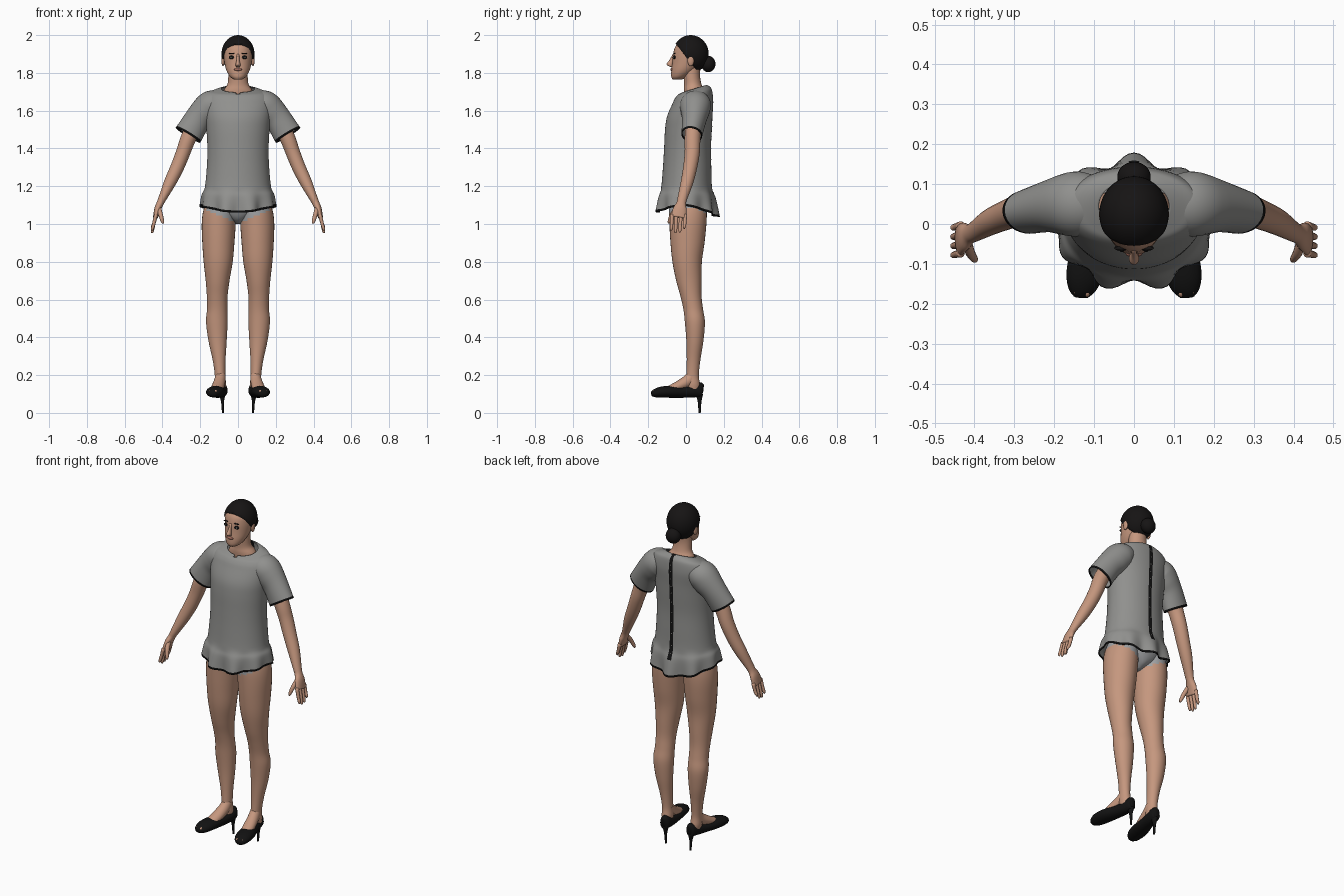
import bpy, bmesh, math
from mathutils import Vector

cube = bpy.data.objects.get("Cube")
if cube:
    bpy.data.objects.remove(cube)


def material(name, rgb):
    m = bpy.data.materials.new(name)
    m.use_nodes = True
    m.diffuse_color = (*rgb, 1)
    node = m.node_tree.nodes["Principled BSDF"]
    node.inputs["Base Color"].default_value = (*rgb, 1)
    node.inputs["Roughness"].default_value = 0.7
    return m


skin = material("warm skin", (0.56, 0.31, 0.21))
grey = material("grey cloth", (0.28, 0.28, 0.27))
black = material("black trim", (0.006, 0.006, 0.006))
hair_black = material("hair black", (0.008, 0.007, 0.007))
brief_grey = material("light grey cloth", (0.36, 0.37, 0.38))
lip = material("lip rose", (0.36, 0.15, 0.11))
white = material("off white", (0.6, 0.58, 0.55))


def finish(name, bm, mats, mirror, thickness=0):
    bmesh.ops.recalc_face_normals(bm, faces=bm.faces)
    mesh = bpy.data.meshes.new(name)
    bm.to_mesh(mesh)
    bm.free()
    for m in mats:
        mesh.materials.append(m)
    mesh.shade_smooth()
    ob = bpy.data.objects.new(name, mesh)
    bpy.context.collection.objects.link(ob)
    if thickness:
        mod = ob.modifiers.new("thickness", 'SOLIDIFY')
        mod.thickness = thickness
        mod.offset = 0
    if mirror:
        mod = ob.modifiers.new("mirror", 'MIRROR')
        mod.use_mirror_merge = False
    return ob


def smooth_rows(rows, k):
    """Catmull-Rom interpolation between key sections."""
    out, last = [], len(rows) - 1
    for i in range(last):
        keys = (rows[max(i - 1, 0)], rows[i], rows[i + 1], rows[min(i + 2, last)])
        for s in range(k):
            t = s / k
            out.append([0.5 * (2 * b + (c - a) * t + (2 * a - 5 * b + 4 * c - d) * t * t
                               + (3 * b - a - 3 * c + d) * t ** 3) for a, b, c, d in zip(*keys)])
    out.append(list(rows[-1]))
    return out


def loft(name, rows, mats, n=24, k=5, ref=None, shape=None, paint=None,
         caps=True, mirror=False, thickness=0):
    """Rows are x, y, z and two radii; level rings, or rings across the path if ref is set."""
    rows = smooth_rows(rows, k)
    bm = bmesh.new()
    rings = []
    for j, (x, y, z, ru, rv) in enumerate(rows):
        u, v = Vector((1, 0, 0)), Vector((0, 1, 0))
        if ref:
            a, b = rows[max(j - 1, 0)], rows[min(j + 1, len(rows) - 1)]
            t = (Vector(b[:3]) - Vector(a[:3])).normalized()
            v = Vector(ref)
            v = (v - t * v.dot(t)).normalized()
            u = v.cross(t)
        ring = []
        for i in range(n):
            ang = 2 * math.pi * i / n
            p = Vector((x, y, z)) + u * ru * math.cos(ang) + v * rv * math.sin(ang)
            ring.append(bm.verts.new(shape(p, ang) if shape else p))
        rings.append(ring)
    for j in range(len(rings) - 1):
        for i in range(n):
            m = (i + 1) % n
            f = bm.faces.new((rings[j][i], rings[j + 1][i], rings[j + 1][m], rings[j][m]))
            if paint:
                f.material_index = paint(f.calc_center_median(), j, len(rings) - 2)
    if caps:
        bm.faces.new(rings[0])
        bm.faces.new(rings[-1])
    return finish(name, bm, mats, mirror, thickness)


def ball(name, loc, radii, mat, mirror=False, cut=None, n=24):
    bm = bmesh.new()
    bmesh.ops.create_uvsphere(bm, u_segments=n, v_segments=n // 2 + 2, radius=1)
    bmesh.ops.scale(bm, vec=radii, verts=bm.verts)
    bmesh.ops.translate(bm, vec=loc, verts=bm.verts)
    if cut:
        bmesh.ops.bisect_plane(bm, geom=bm.verts[:] + bm.edges[:] + bm.faces[:],
                               plane_co=cut[0], plane_no=cut[1], clear_inner=True)
        bmesh.ops.holes_fill(bm, edges=[e for e in bm.edges if e.is_boundary], sides=0)
    return finish(name, bm, [mat], mirror)


# Head and neck
loft("head", [(0, -.045, 1.765, .022, .025), (0, -.035, 1.78, .042, .043),
              (0, -.015, 1.81, .06, .063), (0, .005, 1.85, .071, .078),
              (0, .018, 1.9, .077, .086), (0, .024, 1.94, .074, .08),
              (0, .025, 1.972, .046, .05), (0, .025, 1.985, .015, .018)], [skin], n=32)
loft("neck", [(0, .045, 1.65, .1, .05), (0, .043, 1.705, .078, .054),
              (0, .036, 1.74, .056, .046), (0, .03, 1.79, .051, .044),
              (0, .03, 1.85, .05, .05)], [skin])
loft("nose", [(0, -.064, 1.9, .007, .006), (0, -.075, 1.868, .008, .013),
              (0, -.086, 1.845, .013, .017), (0, -.074, 1.832, .011, .011)], [skin], n=12, k=4)
ball("ears", (.079, .025, 1.865), (.009, .017, .029), skin, True)
ball("lips", (0, -.074, 1.818), (.021, .009, .008), lip)
ball("eye_lashes", (.031, -.06, 1.882), (.018, .0075, .01), black, True)
ball("eye_whites", (.031, -.06, 1.881), (.013, .009, .006), white, True)
ball("irises", (.03, -.066, 1.881), (.006, .0045, .006), black, True)
ball("eyebrows", (.032, -.061, 1.903), (.018, .005, .003), hair_black, True)

# Hair drawn back into a bun
ball("hair", (0, .025, 1.9), (.087, .095, .1), hair_black, n=40,
     cut=((0, -.055, 1.955), (0, 1.27, 1)))
ball("hair_bun", (0, .118, 1.847), (.042, .038, .043), hair_black)


# Blouse with a rippled peplum, dark hem and back placket
def drape(p, ang):
    fall = min(max((1.19 - p.z) / .12, 0), 1)
    collar = min(max((p.z - 1.66) / .05, 0), 1)
    ripple = 1 - fall * (.03 + .07 * math.sin(ang) ** 2) * math.cos(9 * (ang + math.pi / 2))
    lift = fall * (.035 * math.cos(ang) ** 2 - .022 * max(math.sin(ang), 0))
    notch = .015 if collar > .95 and abs(ang - 1.5 * math.pi) < .08 else 0
    return Vector((p.x * ripple, p.y * ripple,
                   p.z + lift + .02 * collar * math.sin(ang) - notch))


def blouse_paint(c, j, last):
    placket = abs(c.x) < .011 and c.y > 0 and c.z > 1.13
    return 1 if placket or j == last else 0


SIDES = 96
blouse = loft("blouse", [(0, .045, 1.715, .088, .064), (0, .046, 1.706, .125, .08),
                         (0, .045, 1.69, .162, .092), (0, .038, 1.645, .18, .104),
                         (0, .02, 1.57, .172, .118), (0, .013, 1.5, .165, .122),
                         (0, .008, 1.4, .16, .122), (0, .006, 1.3, .163, .126),
                         (0, .003, 1.19, .174, .133), (0, .003, 1.14, .19, .148),
                         (0, .003, 1.06, .198, .158)],
              [grey, black], n=SIDES, shape=drape, paint=blouse_paint, caps=False, thickness=.004)
back_line = [v.co.copy() for v in blouse.data.vertices if v.index % SIDES == SIDES // 4]
for co in back_line[12:44:3]:
    ball("back_button", co, (.004, .004, .004), white, n=8)

loft("sleeves", [(.1, .05, 1.645, .06, .07), (.14, .05, 1.63, .076, .08),
                 (.175, .048, 1.595, .077, .074), (.215, .043, 1.55, .07, .062),
                 (.265, .03, 1.47, .074, .053)], [grey, black], n=32, k=6, ref=(0, 1, 0),
     paint=lambda c, j, last: int(j == last), caps=False, mirror=True, thickness=.004)

# Arms and hands
loft("arms", [(.2, .045, 1.58, .045, .045), (.26, .035, 1.46, .041, .042),
              (.29, .033, 1.38, .038, .04), (.322, .022, 1.3, .036, .037),
              (.36, .005, 1.22, .032, .033), (.398, -.018, 1.14, .022, .026),
              (.412, -.025, 1.11, .019, .025), (.425, -.032, 1.08, .018, .036),
              (.437, -.04, 1.035, .013, .041)], [skin], ref=(0, 1, 0), mirror=True)
for i, tip in enumerate((.965, .952, .955, .975)):
    y = -.073 + .023 * i
    loft("fingers_" + "abcd"[i], [(.434, y, 1.05, .01, .011), (.446, y - .003, 1.0, .009, .009),
                                  (.453, y - .005, tip + .012, .008, .008),
                                  (.455, y - .006, tip, .004, .004)],
         [skin], n=10, k=3, ref=(0, 1, 0), mirror=True)
loft("thumbs", [(.42, -.045, 1.085, .013, .014), (.41, -.073, 1.05, .012, .012),
                (.4, -.088, 1.015, .009, .009), (.397, -.092, 1.003, .004, .004)],
     [skin], n=12, k=3, ref=(0, 1, 0), mirror=True)


# Legs and briefs
def brief_paint(c, j, last):
    return int(c.z > 1.0 + .45 * abs(c.x))


loft("legs", [(.088, .01, 1.13, .075, .095), (.097, .01, 1.07, .087, .1),
              (.102, .01, 1.0, .09, .098), (.104, .008, .9, .085, .09),
              (.105, .006, .8, .077, .078), (.108, .015, .7, .063, .067),
              (.11, .026, .62, .055, .056), (.11, .038, .55, .054, .052),
              (.112, .047, .48, .057, .053), (.108, .047, .38, .048, .045),
              (.1, .04, .28, .034, .036), (.095, .035, .2, .028, .033),
              (.093, .037, .15, .03, .037), (.092, .037, .115, .025, .034)],
     [skin, brief_grey], n=32, paint=brief_paint, mirror=True)
loft("briefs", [(0, .01, 1.2, .145, .105), (0, .012, 1.12, .155, .11),
                (0, .016, 1.06, .12, .095), (0, .018, 1.02, .045, .07),
                (0, .02, 1.0, .015, .03)], [brief_grey])

# Feet and open-toed stiletto shoes
ACROSS = (1, 0, 0)
loft("insteps", [(.093, .035, .2, .03, .028), (.096, .01, .17, .032, .03),
                 (.105, -.04, .142, .027, .033), (.114, -.09, .122, .021, .032)],
     [skin], ref=ACROSS, mirror=True)
loft("shoes", [(.083, .092, .125, .02, .01), (.084, .08, .125, .038, .026),
               (.088, .04, .116, .034, .033), (.1, -.02, .111, .031, .038),
               (.115, -.08, .112, .032, .046), (.125, -.13, .11, .029, .045),
               (.131, -.165, .104, .022, .034), (.133, -.183, .1, .012, .018)],
     [black], ref=ACROSS, mirror=True)
loft("stiletto_heels", [(.083, .07, .1, .018, .021), (.082, .072, .06, .008, .01),
                        (.08, .072, 0, .005, .006)], [black], n=12, mirror=True)
for i in range(3):
    ball("toes_" + "abc"[i], (.118 + .014 * i, -.17 + .003 * i, .113),
         (.008, .013, .009), skin, True, n=12)
